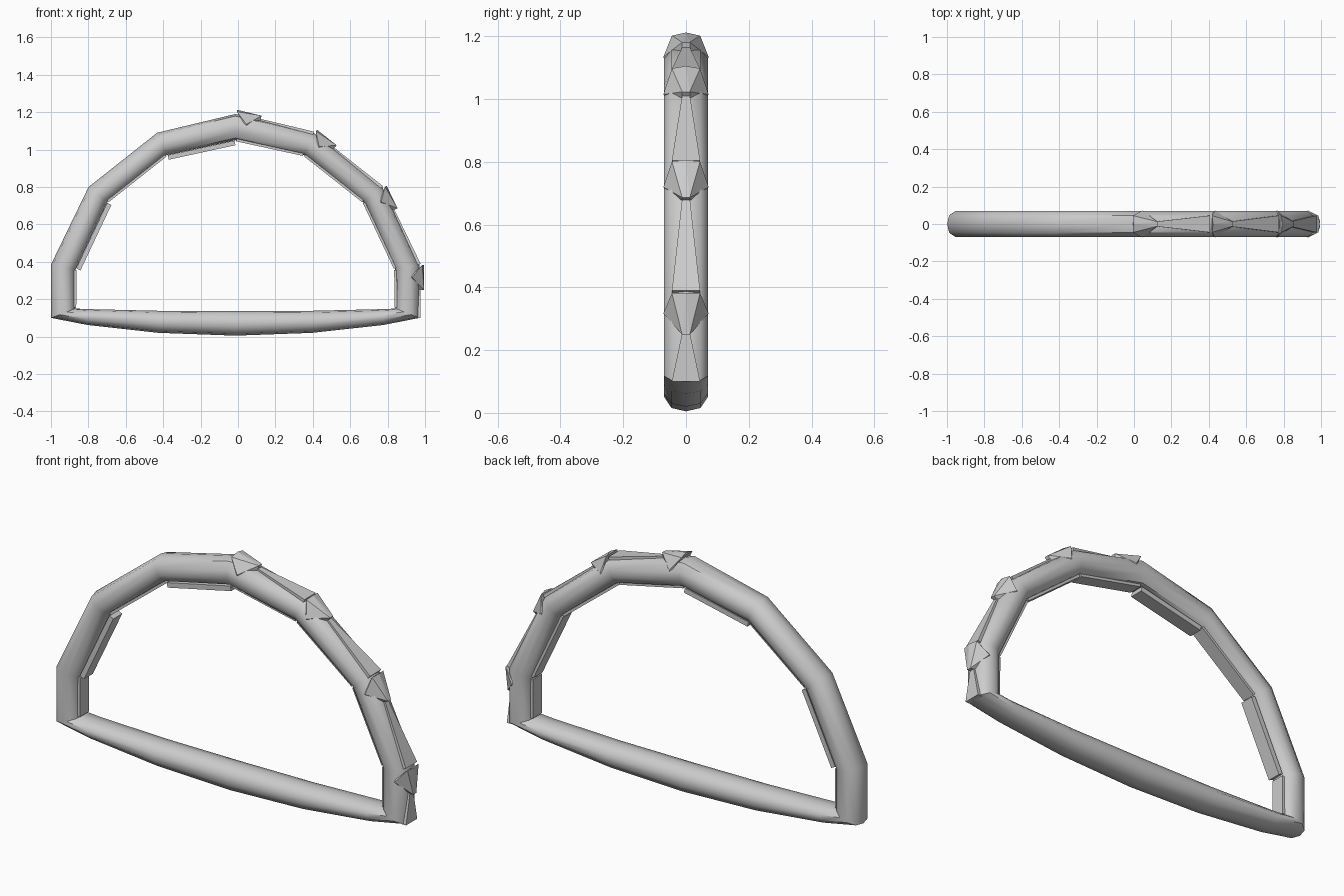
import bpy, bmesh
from mathutils import Vector

if "Cube" in bpy.data.objects:
    bpy.data.objects.remove(bpy.data.objects["Cube"])


def finish(bm, name, smooth=False):
    bmesh.ops.recalc_face_normals(bm, faces=bm.faces)
    me = bpy.data.meshes.new(name)
    bm.to_mesh(me)
    bm.free()
    ob = bpy.data.objects.new(name, me)
    bpy.context.collection.objects.link(ob)
    if smooth:
        bpy.context.view_layer.objects.active = ob
        ob.select_set(True)
        bpy.ops.object.shade_smooth_by_angle(angle=0.75)
        ob.select_set(False)
    return ob


def hull(points, name):
    bm = bmesh.new()
    for p in points:
        bm.verts.new(p)
    res = bmesh.ops.convex_hull(bm, input=bm.verts)
    junk = [g for g in res["geom_interior"] if isinstance(g, bmesh.types.BMVert)]
    bmesh.ops.delete(bm, geom=junk, context='VERTS')
    return finish(bm, name)


def frame(p, q, sign):
    """Local frame of a ring segment: s along it, n away from the tube, y sideways."""
    p, q = Vector((p[0], 0, p[1])), Vector((q[0], 0, q[1]))
    t = (q - p).normalized()
    n = Vector((-t.z, 0, t.x)) * sign
    return (q - p).length, lambda s, y, h: p + t * s + n * h + Vector((0, y, 0))


# Outer and inner outline of the right half, about the tube's own centre line
CX = -0.014
OUT = [(0, 1.19), (.418, 1.09), (.785, .80), (.985, .387), (.985, .10)]
INN = [(0, 1.05), (.367, .97), (.684, .72), (.854, .36), (.856, .15)]
BOT = [((.79, .062), (.79, .147)), ((.41, .02), (.41, .138)), ((0, .005), (0, .137))]
half = list(zip(OUT, INN)) + BOT
loop = half + [tuple((-x, z) for x, z in pair) for pair in half[-2:0:-1]]

# Closed D-shaped tube lofted from ten-sided sections
SEC = [(0, 1), (.046, .84), (.07, .3), (.07, -.3), (.046, -.84),
       (0, -1), (-.046, -.84), (-.07, -.3), (-.07, .3), (-.046, .84)]
bm = bmesh.new()
rings = []
for o, i in loop:
    ring = []
    for y, u in SEC:
        k = (u + 1) / 2
        ring.append(bm.verts.new((CX + i[0] + (o[0] - i[0]) * k, y, i[1] + (o[1] - i[1]) * k)))
    rings.append(ring)
for a in range(len(rings)):
    r, s = rings[a], rings[(a + 1) % len(rings)]
    for b in range(len(SEC)):
        c = (b + 1) % len(SEC)
        bm.faces.new((r[b], r[c], s[c], s[b]))
finish(bm, "ring_tube", smooth=True)

# Raised arrow heads and tapering strips along the outer right side
outer = [(x + CX, z) for x, z in OUT]
for k in range(4):
    L, P = frame(outer[k], outer[k + 1], 1)
    head = [P(.005, 0, .024)]
    for e in (-1, 1):
        head += [P(.005, e * .045, .014), P(.07, e * .072, -.04), P(.07, e * .068, -.052),
                 P(.138, e * .012, .024), P(.138, e * .012, 0)]
    hull(head, f"arrow_head_{k + 1}")
    strip = []
    for e in (-1, 1):
        for h in (.006, -.02):
            strip += [P(.13, e * .012, h), P(L, e * .045, h)]
    hull(strip, f"taper_strip_{k + 1}")

# Grip plates lining the inside of the arch; some stand prouder than others
for side in (-1, 1):
    for k in range(4):
        p, q = [(side * x + CX, z) for x, z in INN[k:k + 2]]
        L, P = frame(p, q, -side)
        proud = .026 if side < 0 and k in (0, 2) else .005
        pts = [P(s, y, h) for s in (.005, L - .005) for y in (-.036, .036)
               for h in (proud, proud - .025)]
        hull(pts, f"inner_plate_{'left' if side < 0 else 'right'}_{k + 1}")
